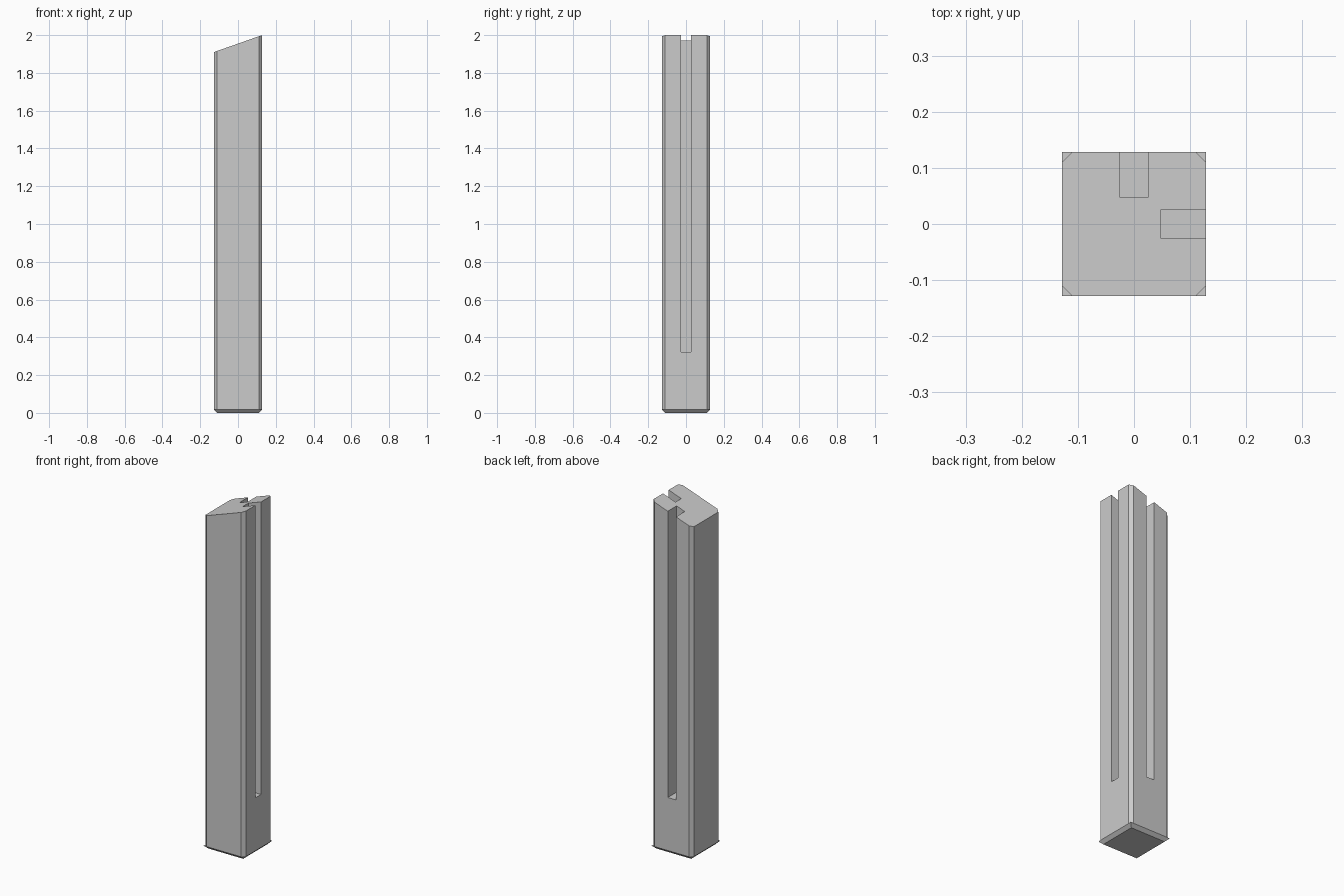
import bpy
import bmesh

cube = bpy.data.objects.get("Cube")
if cube:
    bpy.data.objects.remove(cube, do_unlink=True)

HALF = 0.128         # half the post width
CHAMFER = 0.018      # corner chamfer and foot height
LOW, HIGH = 1.91, 2.0
SLOT_HALF, SLOT_DEPTH, SLOT_BOTTOM = 0.026, 0.08, 0.322

grey = bpy.data.materials.new("plain grey")
grey.use_nodes = True
colour = (0.6, 0.6, 0.6, 1.0)
grey.diffuse_color = colour
grey.node_tree.nodes["Principled BSDF"].inputs["Base Color"].default_value = colour


def box(name, low, high, shape=None):
    """Box between two corners, optionally reshaped through its bmesh."""
    bm = bmesh.new()
    bmesh.ops.create_cube(bm, size=1)
    for v in bm.verts:
        v.co = [high[i] if v.co[i] > 0 else low[i] for i in range(3)]
    if shape:
        shape(bm)
    bmesh.ops.recalc_face_normals(bm, faces=bm.faces)
    mesh = bpy.data.meshes.new(name)
    bm.to_mesh(mesh)
    bm.free()
    mesh.materials.append(grey)
    obj = bpy.data.objects.new(name, mesh)
    bpy.context.collection.objects.link(obj)
    return obj


def shape_post(bm):
    # Chamfer the upright corners, then slope the top towards -x
    upright = [e for e in bm.edges
               if abs(e.verts[0].co.z - e.verts[1].co.z) > 1]
    bmesh.ops.bevel(bm, geom=upright, offset=CHAMFER, offset_type='OFFSET',
                    segments=1, affect='EDGES')
    for v in bm.verts:
        if v.co.z > 1:
            v.co.z = LOW + (HIGH - LOW) * (v.co.x + HALF) / (2 * HALF)


def shape_foot(bm):
    # Taper the underside inwards
    for v in bm.verts:
        if v.co.z < CHAMFER / 2:
            v.co.x *= 1 - CHAMFER / HALF
            v.co.y *= 1 - CHAMFER / HALF


# Post and square-cornered foot
post = box("post", (-HALF, -HALF, CHAMFER), (HALF, HALF, HIGH), shape_post)
foot = box("foot", (-HALF, -HALF, 0), (HALF, HALF, CHAMFER), shape_foot)

# Panel slots in the +x and +y faces, open at the top
inner, outer = HALF - SLOT_DEPTH, HALF + 0.1
cutters = [
    box("side_slot_cutter", (inner, -SLOT_HALF, SLOT_BOTTOM),
        (outer, SLOT_HALF, HIGH + 0.1)),
    box("back_slot_cutter", (-SLOT_HALF, inner, SLOT_BOTTOM),
        (SLOT_HALF, outer, HIGH + 0.1)),
]
bpy.context.view_layer.objects.active = post
for cutter in cutters:
    cutter.hide_render = True
    mod = post.modifiers.new("slot", 'BOOLEAN')
    mod.operation = 'DIFFERENCE'
    mod.solver = 'EXACT'
    mod.object = cutter
    bpy.ops.object.modifier_apply(modifier=mod.name)
    bpy.data.objects.remove(cutter, do_unlink=True)
